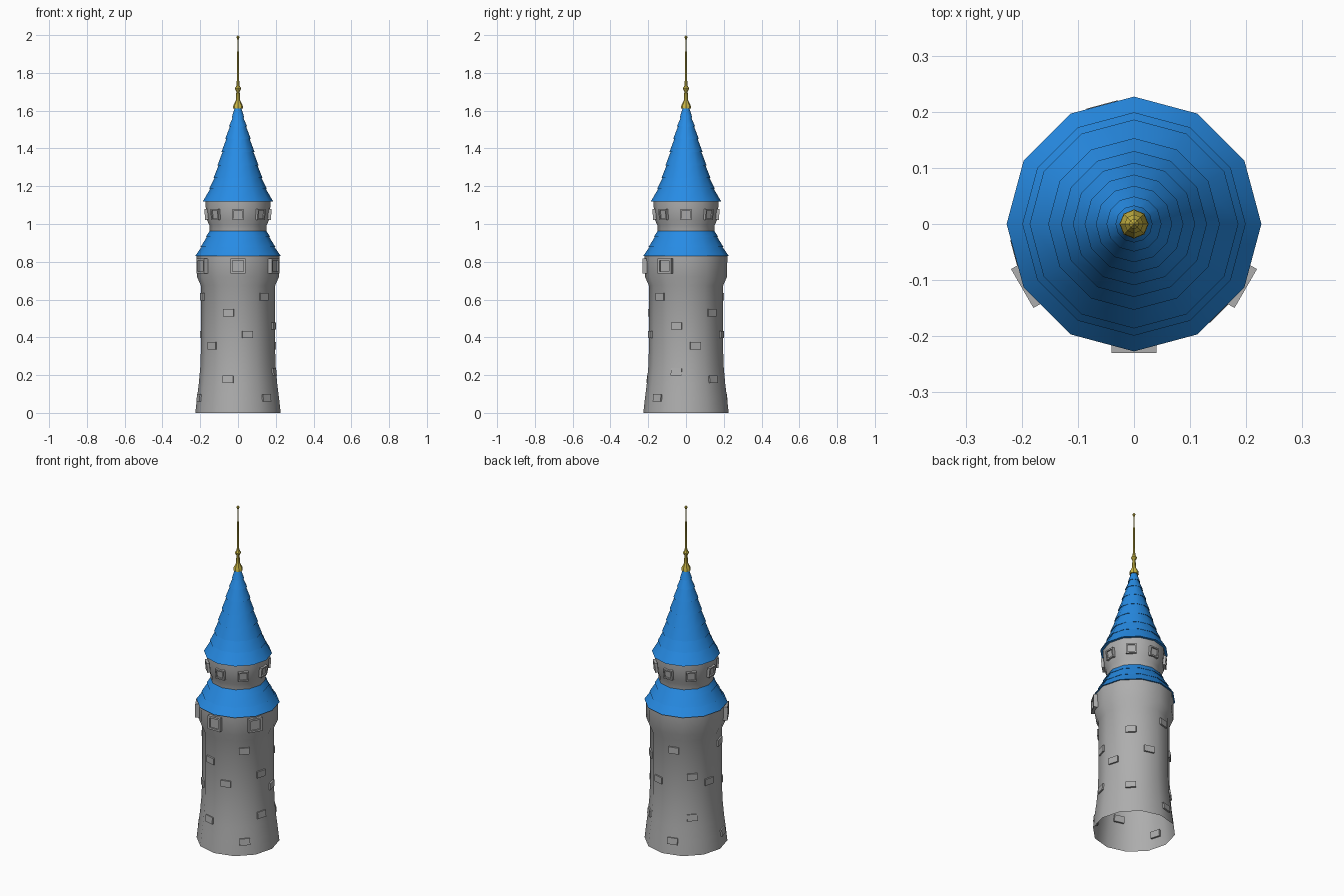
import bpy, bmesh, math
from mathutils import Matrix

if "Cube" in bpy.data.objects:
    bpy.data.objects.remove(bpy.data.objects["Cube"])


def material(name, rgb):
    m = bpy.data.materials.new(name)
    m.diffuse_color = (*rgb, 1)
    m.use_nodes = True
    m.node_tree.nodes["Principled BSDF"].inputs["Base Color"].default_value = m.diffuse_color
    return m


STONE = material("grey stone", (0.42, 0.42, 0.42))
TILE = material("blue roof tile", (0.02, 0.26, 0.78))
GOLD = material("gold metal", (0.60, 0.48, 0.06))


def finish(bm, name, mat, smooth=True):
    me = bpy.data.meshes.new(name)
    bm.to_mesh(me)
    bm.free()
    me.materials.append(mat)
    ob = bpy.data.objects.new(name, me)
    bpy.context.collection.objects.link(ob)
    if smooth:
        bpy.ops.object.select_all(action='DESELECT')
        ob.select_set(True)
        bpy.context.view_layer.objects.active = ob
        bpy.ops.object.shade_smooth_by_angle(angle=math.radians(35))
    return ob


def lathe(name, profile, sides, mat):
    """Turn a (radius, height) profile, bottom to top, around z."""
    bm = bmesh.new()
    rings = []
    for r, z in profile:
        rings.append([bm.verts.new((r * math.cos(math.tau * i / sides),
                                    r * math.sin(math.tau * i / sides), z))
                      for i in range(sides)])
    for a, b in zip(rings, rings[1:]):
        for i in range(sides):
            j = (i + 1) % sides
            bm.faces.new((a[i], a[j], b[j], b[i]))
    bmesh.ops.remove_doubles(bm, verts=bm.verts, dist=1e-5)
    return finish(bm, name, mat)


def block(bm, angle, z, face_r, width, height, depth, tilt=0.0):
    """Add a box whose outer face lies at face_r, looking outward; return that face."""
    m = (Matrix.Rotation(math.radians(angle), 4, 'Z')
         @ Matrix.Translation((face_r, 0, z))
         @ Matrix.Rotation(tilt, 4, 'Y')
         @ Matrix.Translation((-depth / 2, 0, 0))
         @ Matrix.Diagonal((depth, width, height, 1)))
    verts = bmesh.ops.create_cube(bm, size=1, matrix=m)["verts"]
    faces = {f for v in verts for f in v.link_faces}
    return max(faces, key=lambda f: f.calc_center_median().xy.length)


def windows(name, angles, z, face_r, size, frame, tilt=0.0):
    """Square frames with a recessed panel."""
    bm = bmesh.new()
    for a in angles:
        f = block(bm, a, z, face_r, size, size, 0.035, tilt)
        f.normal_update()
        n = f.normal.copy()
        bmesh.ops.inset_region(bm, faces=[f], thickness=frame)
        new = bmesh.ops.extrude_face_region(bm, geom=[f])["geom"]
        bmesh.ops.translate(bm, vec=-n * 0.008,
                            verts=[g for g in new if isinstance(g, bmesh.types.BMVert)])
        if f.is_valid:
            bm.faces.remove(f)
    finish(bm, name, STONE, smooth=False)


def tiers(steps, top, underside):
    """Stepped roof profile: each tier tucks under the one above."""
    pts = [(underside, steps[0][1])]
    for (r, z), nxt in zip(steps, steps[1:] + [top]):
        last = nxt is top
        pts += [(r, z), (nxt[0] - (0 if last else 0.007), nxt[1] + (0 if last else 0.003))]
    return pts


# Main shaft, open at the bottom, with a flared head
lathe("tower_wall", [(0.226, 0), (0.217, 0.08), (0.207, 0.16), (0.199, 0.25), (0.197, 0.32),
                     (0.197, 0.675), (0.217, 0.72), (0.219, 0.83)], 12, STONE)

# Lower skirt roof
lathe("lower_roof", tiers([(0.227, 0.83), (0.199, 0.877), (0.171, 0.93)],
                          (0.148, 0.967), 0.2), 12, TILE)

# Upper turret
lathe("turret_wall", [(0.15, 0.95), (0.152, 0.995), (0.164, 1.02), (0.171, 1.09),
                      (0.171, 1.12)], 12, STONE)

# Spire roof
lathe("spire_roof", tiers([(0.186, 1.12), (0.153, 1.185), (0.13, 1.243), (0.109, 1.31),
                           (0.088, 1.38), (0.068, 1.45), (0.049, 1.515), (0.033, 1.565)],
                          (0.014, 1.625), 0.16), 12, TILE)

# Gold finial
lathe("finial", [(0, 1.61), (0.026, 1.612), (0.025, 1.628), (0.011, 1.655), (0.009, 1.70),
                 (0.017, 1.717), (0.007, 1.735), (0.005, 1.85), (0.003, 1.975),
                 (0.009, 1.989), (0, 2.0)], 8, GOLD)

# Windows: three on the front of the head, eight round the turret
windows("head_windows", (-150, -90, -30), 0.777, 0.230, 0.08, 0.016)
windows("turret_windows", range(0, 360, 45), 1.05, 0.176, 0.057, 0.011, math.radians(5))

# Loose bricks standing out of the wall, one per wall facet: height -> angles
bricks = {0.08: (-45, -165, 105), 0.178: (-105, 45), 0.218: (-15, 135),
          0.355: (-135, 15), 0.415: (-75, 75, 165), 0.46: (-15, 135),
          0.53: (-105, 45), 0.615: (-45, -165, 105)}
bm = bmesh.new()
for z, angles in bricks.items():
    wall = 0.966 * (0.197 + max(0, 0.25 - z) * 0.116)
    for a in angles:
        block(bm, a, z, wall + 0.009, 0.058, 0.038, 0.022,
              -math.radians(6.5) if z < 0.25 else 0)
finish(bm, "wall_bricks", STONE, smooth=False)
